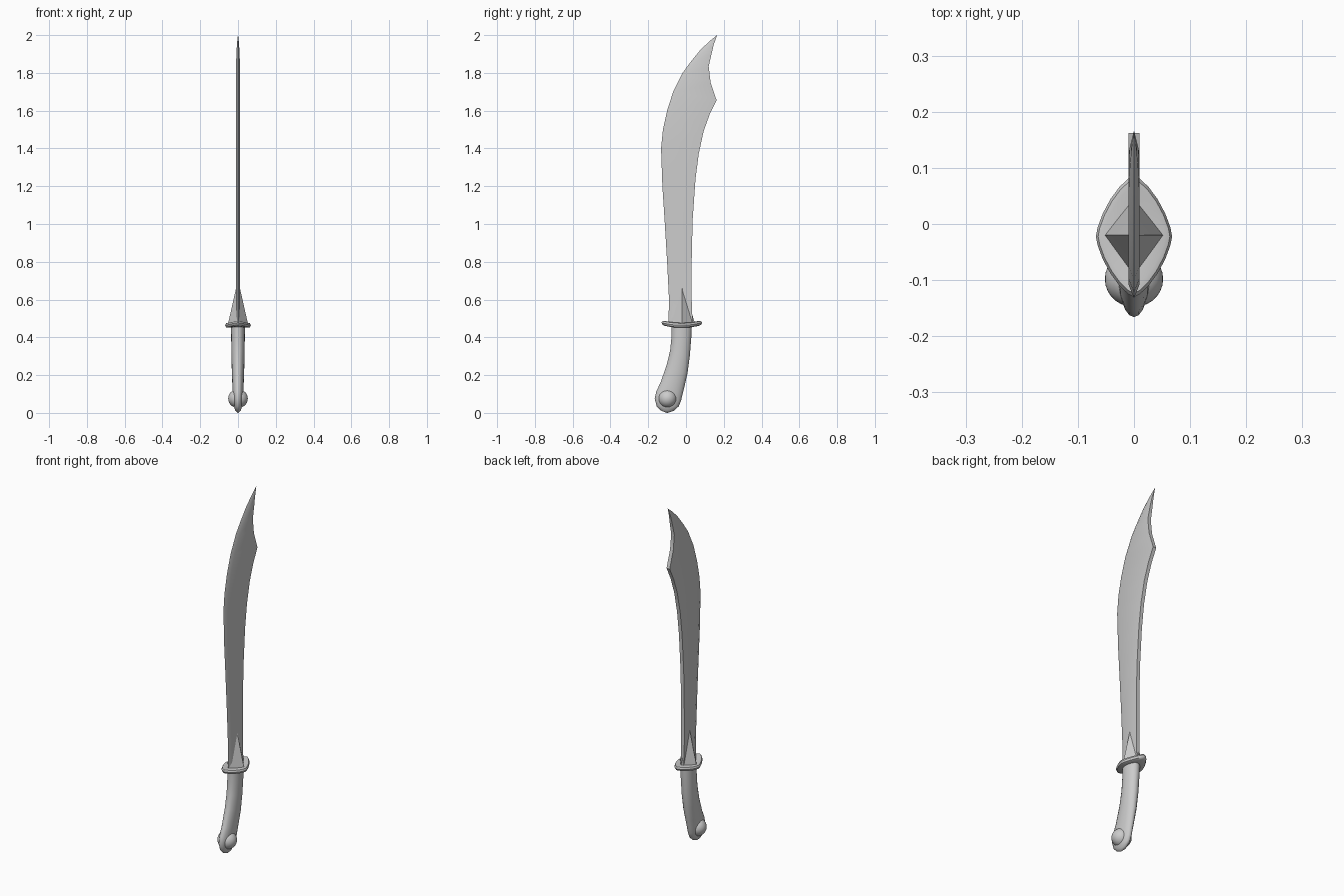
import bpy, bmesh
from math import cos, sin, pi, copysign
from mathutils import Vector

cube = bpy.data.objects.get("Cube")
if cube:
    bpy.data.objects.remove(cube)

steel = bpy.data.materials.new("grey steel")
steel.use_nodes = True
GREY = (0.6, 0.6, 0.6, 1)
steel.diffuse_color = GREY
steel.node_tree.nodes["Principled BSDF"].inputs["Base Color"].default_value = GREY


def finish(obj, angle):
    obj.data.materials.append(steel)
    bpy.ops.object.select_all(action="DESELECT")
    obj.select_set(True)
    bpy.context.view_layer.objects.active = obj
    bpy.ops.object.shade_smooth_by_angle(angle=angle)


def loft(name, rings, angle=0.7):
    """Skin a row of equal-sized point rings and cap both ends."""
    bm = bmesh.new()
    rows = [[bm.verts.new(p) for p in ring] for ring in rings]
    n = len(rows[0])
    for a, b in zip(rows, rows[1:]):
        for i in range(n):
            j = (i + 1) % n
            bm.faces.new((a[i], a[j], b[j], b[i]))
    bm.faces.new(rows[0][::-1])
    bm.faces.new(rows[-1])
    bmesh.ops.remove_doubles(bm, verts=bm.verts, dist=1e-5)
    bmesh.ops.recalc_face_normals(bm, faces=bm.faces)
    mesh = bpy.data.meshes.new(name)
    bm.to_mesh(mesh)
    bm.free()
    obj = bpy.data.objects.new(name, mesh)
    bpy.context.collection.objects.link(obj)
    finish(obj, angle)


# Blade: cutting edge y, z, then spine y, z, then half thickness
BLADE = [
    (-.093, .47, .035, .47, .01), (-.09, .6, .03, .6, .01),
    (-.10, .8, .03, .8, .01), (-.112, 1.0, .035, 1.02, .01),
    (-.125, 1.2, .05, 1.235, .01), (-.132, 1.4, .067, 1.37, .01),
    (-.122, 1.5, .093, 1.49, .01), (-.10, 1.6, .125, 1.58, .01),
    (-.068, 1.7, .162, 1.655, .01), (-.018, 1.8, .13, 1.75, .01),
    (.026, 1.86, .12, 1.835, .01), (.075, 1.92, .135, 1.9, .008),
    (.12, 1.964, .147, 1.95, .005), (.164, 2.0, .165, 2.0, .0005)]


def blade_ring(fy, fz, by, bz, t):
    edge, spine = Vector((0, fy, fz)), Vector((0, by, bz))
    chord = spine - edge
    bevel = edge + chord * min(.3, .025 / max(chord.length, .001))
    side = Vector((t, 0, 0))
    return [edge, bevel + side, spine + side, spine - side, bevel - side]


loft("blade", [blade_ring(*row) for row in BLADE], 0.6)

# Collar: a four-sided spike that clasps the blade root
loft("blade_collar", [
    [(.051 * s + .003, -.02, z), (0, -.02 + .07 * s, z),
     (-.051 * s - .003, -.02, z), (0, -.02 - .076 * s, z)]
    for z, s in ((.465, 1), (.5, .85), (.69, .01))], 0.5)


# Guard: rounded diamond plate whose front and back ends sweep upward
def guard_ring(scale, height):
    ring = []
    for i in range(24):
        a = 2 * pi * i / 24
        c, s = (copysign(abs(v) ** 1.4, v) for v in (cos(a), sin(a)))
        ring.append((.068 * scale * c, -.022 + .108 * scale * s,
                     .464 + .014 * (scale * s) ** 2 + height))
    return ring


loft("guard", [guard_ring(*r) for r in (
    (.4, -.012), (.82, -.013), (.94, -.01), (1, 0),
    (.94, .01), (.82, .013), (.4, .012))])

# Grip: front y, z, then back y, z, then half width
GRIP = [
    (-.076, .465, .031, .465, .037), (-.077, .4, .028, .4, .036),
    (-.084, .33, .02, .3, .035), (-.102, .255, .008, .21, .033),
    (-.135, .16, -.008, .14, .03), (-.157, .115, -.018, .1, .029),
    (-.166, .075, -.026, .065, .027), (-.155, .035, -.038, .035, .022),
    (-.132, .012, -.065, .011, .014), (-.102, 0, -.098, 0, .002)]


def grip_ring(fy, fz, by, bz, w):
    front, back = Vector((0, fy, fz)), Vector((0, by, bz))
    mid, half = (front + back) / 2, (front - back) / 2
    return [mid + half * cos(a) + Vector((w * sin(a), 0, 0))
            for a in (2 * pi * i / 20 for i in range(20))]


loft("grip", [grip_ring(*row) for row in GRIP], 0.9)

# Pommel ball set through the end of the grip
bpy.ops.mesh.primitive_uv_sphere_add(
    segments=24, ring_count=14, radius=.05, location=(0, -.098, .076),
    rotation=(0, pi / 2, 0))
ball = bpy.context.object
ball.name = "pommel_ball"
ball.scale.z = 1.04
finish(ball, 0.7)
